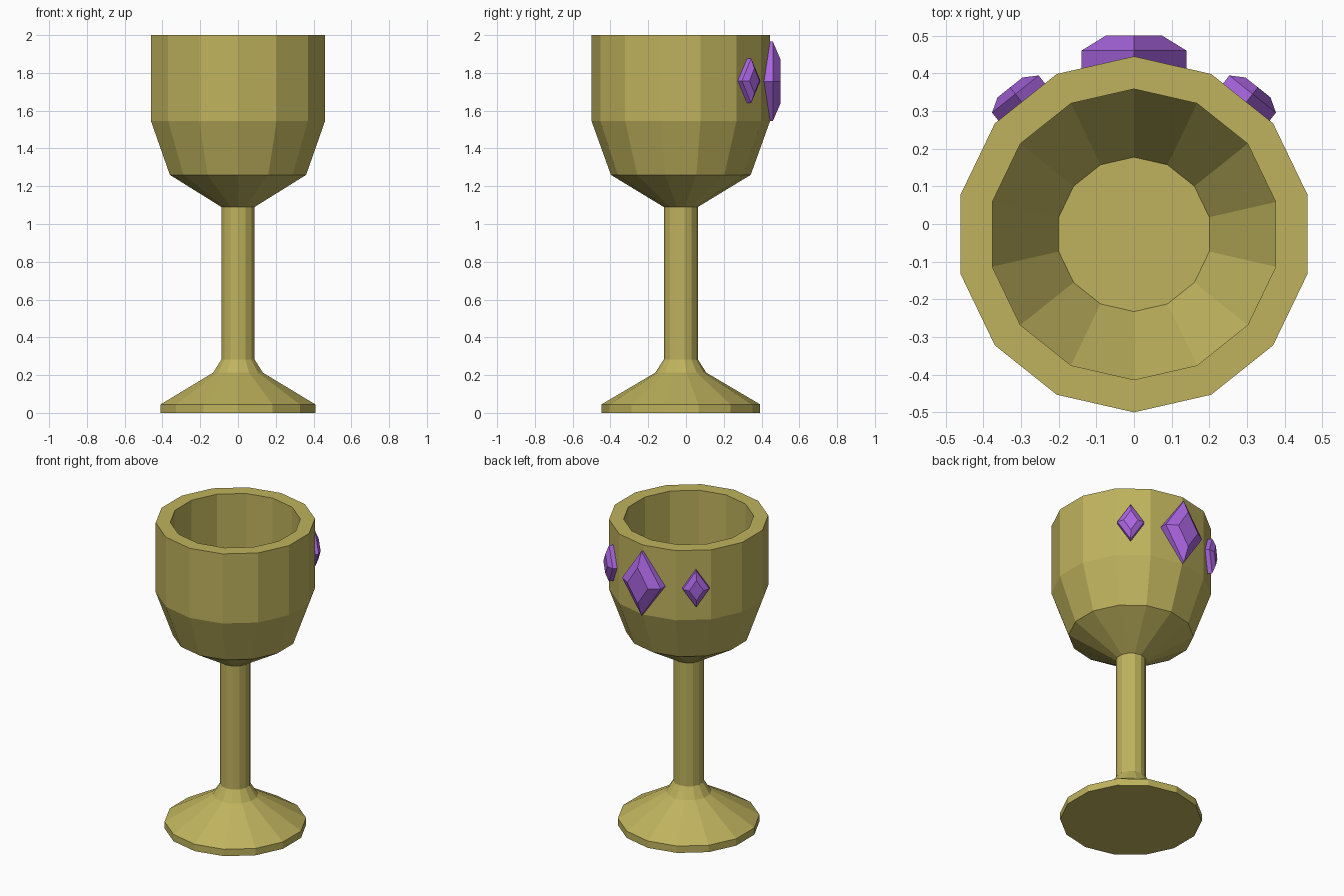
import bpy, bmesh, math
from mathutils import Matrix

if "Cube" in bpy.data.objects:
    bpy.data.objects.remove(bpy.data.objects["Cube"])

SIDES = 14
AXIS_Y = -0.0275


def material(name, rgb):
    m = bpy.data.materials.new(name)
    m.diffuse_color = (*rgb, 1)
    m.use_nodes = True
    m.node_tree.nodes["Principled BSDF"].inputs["Base Color"].default_value = m.diffuse_color
    return m


def add_object(name, bm, mat):
    bmesh.ops.recalc_face_normals(bm, faces=bm.faces[:])
    mesh = bpy.data.meshes.new(name)
    bm.to_mesh(mesh)
    bm.free()
    mesh.materials.append(mat)
    obj = bpy.data.objects.new(name, mesh)
    bpy.context.collection.objects.link(obj)
    return obj


def skin(bm, rings):
    """Bridge successive vertex rings and cap both ends."""
    loops = [[bm.verts.new(p) for p in ring] for ring in rings]
    n = len(loops[0])
    for a, b in zip(loops, loops[1:]):
        for i in range(n):
            j = (i + 1) % n
            bm.faces.new((a[i], a[j], b[j], b[i]))
    bm.faces.new(loops[0])
    bm.faces.new(loops[-1])


gold = material("gold", (0.52, 0.45, 0.11))
purple = material("purple", (0.40, 0.13, 0.75))

# Goblet: foot, stem, bowl outside, rim, bowl inside
profile = [(0.42, 0), (0.42, 0.045), (0.135, 0.213), (0.09, 0.283),
           (0.09, 1.09), (0.37, 1.26), (0.4725, 1.545), (0.4725, 2.0),
           (0.386, 2.0), (0.386, 1.545), (0.205, 1.26)]
bm = bmesh.new()
skin(bm, [[(r * math.sin(math.tau * i / SIDES),
            r * math.cos(math.tau * i / SIDES), z) for i in range(SIDES)]
          for r, z in profile])
goblet = add_object("goblet", bm, gold)
goblet.location.y = AXIS_Y


# Diamond-shaped gem: girdle prism with a bevelled flat front, facing +y
def gem(name, location, angle, scale):
    bm = bmesh.new()
    skin(bm, [[(w, y, 0), (0, y, h), (-w, y, 0), (0, y, -h)]
              for w, h, y in [(0.14, 0.21, -0.06), (0.14, 0.21, 0),
                              (0.075, 0.117, 0.04)]])
    bmesh.ops.transform(bm, verts=bm.verts[:], matrix=Matrix.Scale(scale, 4))
    obj = add_object(name, bm, purple)
    obj.location = location
    obj.rotation_euler.z = angle


gem("large_gem", (0, 0.46, 1.755), 0, 1)
for side, label in ((1, "right"), (-1, "left")):
    gem("small_gem_" + label, (side * 0.315, 0.345, 1.758),
        -side * math.radians(38.5), 0.565)
